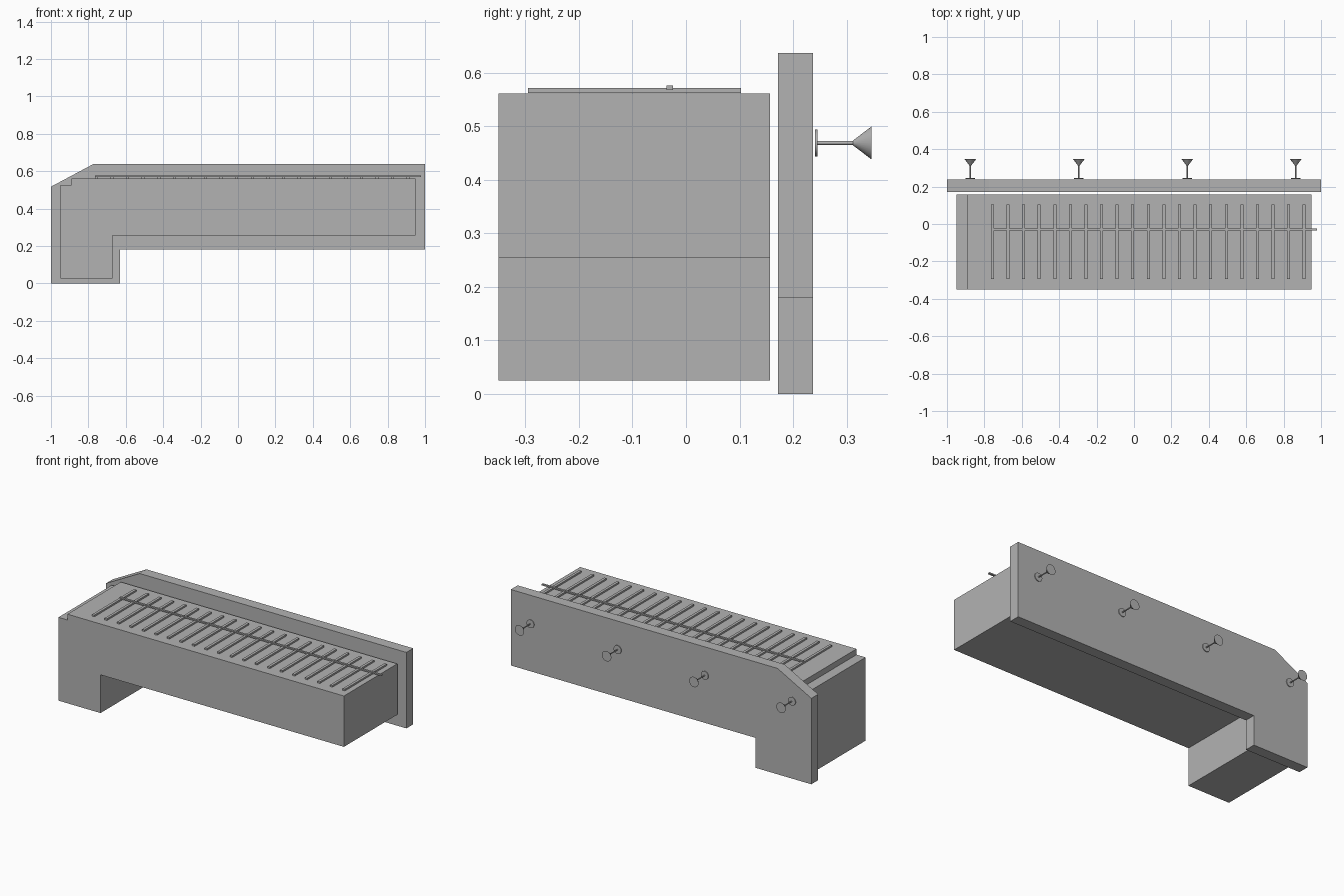
import bpy, bmesh
from math import radians
from mathutils import Matrix, Vector

cube = bpy.data.objects.get("Cube")
if cube:
    bpy.data.objects.remove(cube)

grey = bpy.data.materials.new("plain_grey")
grey.use_nodes = True
colour = (0.45, 0.45, 0.45, 1)
grey.diffuse_color = colour
grey.node_tree.nodes["Principled BSDF"].inputs["Base Color"].default_value = colour


def finish(name, bm, smooth=False):
    bmesh.ops.recalc_face_normals(bm, faces=bm.faces)
    mesh = bpy.data.meshes.new(name)
    bm.to_mesh(mesh)
    bm.free()
    mesh.materials.append(grey)
    obj = bpy.data.objects.new(name, mesh)
    bpy.context.collection.objects.link(obj)
    if smooth:
        bpy.ops.object.select_all(action='DESELECT')
        obj.select_set(True)
        bpy.context.view_layer.objects.active = obj
        bpy.ops.object.shade_smooth_by_angle(angle=radians(35))
    return obj


def slab(name, profile, y0, y1):
    """Extrude an x-z outline from y0 to y1."""
    bm = bmesh.new()
    face = bm.faces.new([bm.verts.new((x, y0, z)) for x, z in profile])
    ext = bmesh.ops.extrude_face_region(bm, geom=[face])
    bmesh.ops.translate(bm, vec=(0, y1 - y0, 0),
                        verts=[v for v in ext["geom"] if isinstance(v, bmesh.types.BMVert)])
    return finish(name, bm)


def box(name, low, high):
    low, high = Vector(low), Vector(high)
    bm = bmesh.new()
    bmesh.ops.create_cube(bm, size=1, matrix=Matrix.Translation((low + high) / 2)
                          @ Matrix.Diagonal((*(high - low), 1)))
    return finish(name, bm)


def round_part(name, x, z, y0, y1, r0, r1):
    """Cone or cylinder along y, radius r0 at y0 and r1 at y1."""
    bm = bmesh.new()
    place = Matrix.Translation((x, (y0 + y1) / 2, z)) @ Matrix.Rotation(radians(-90), 4, 'X')
    bmesh.ops.create_cone(bm, cap_ends=True, segments=32, radius1=r0, radius2=r1,
                          depth=y1 - y0, matrix=place)
    return finish(name, bm, smooth=True)


# Back panel with a clipped upper corner and a dropped end
slab("back_panel", [(-1, 0), (-0.63, 0), (-0.63, 0.18), (1, 0.18),
                    (1, 0.637), (-0.775, 0.637), (-1, 0.517)], 0.172, 0.237)

# Main block with a dropped end and a stepped top edge
slab("main_block", [(-0.95, 0.025), (-0.67, 0.025), (-0.67, 0.255), (0.95, 0.255),
                    (0.95, 0.561), (-0.89, 0.561), (-0.89, 0.526), (-0.95, 0.526)],
     -0.35, 0.157)

# Cross bars and the long rod tying them together
bars = 21
for i in range(bars):
    x = -0.757 + i * 1.667 / (bars - 1)
    box(f"cross_bar_{i + 1}", (x - 0.008, -0.295, 0.562), (x + 0.008, 0.103, 0.572))
box("long_rod", (-0.765, -0.036, 0.568), (0.978, -0.024, 0.576))

# Anchors behind the panel: plate, stem and flared head
for i in range(4):
    x, z = -0.875 + i * 0.58, 0.469
    round_part(f"anchor_plate_{i + 1}", x, z, 0.2415, 0.2455, 0.025, 0.025)
    round_part(f"anchor_stem_{i + 1}", x, z, 0.2455, 0.315, 0.0035, 0.0035)
    round_part(f"anchor_head_{i + 1}", x, z, 0.312, 0.347, 0.0045, 0.031)
